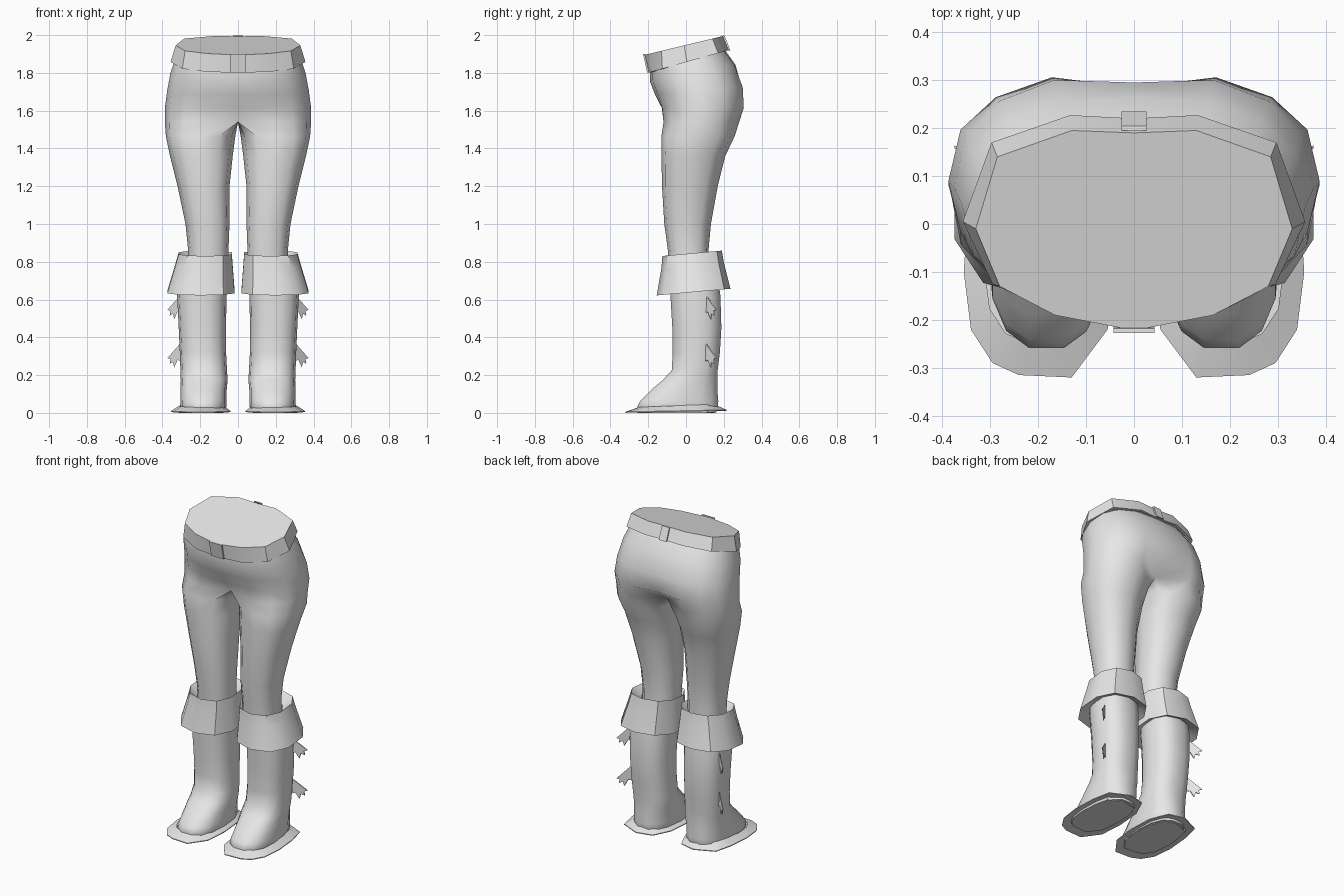
import bpy, bmesh, math

if "Cube" in bpy.data.objects:
    bpy.data.objects.remove(bpy.data.objects["Cube"])

grey = bpy.data.materials.new("light grey")
grey.diffuse_color = (0.8, 0.8, 0.8, 1)
grey.use_nodes = True
grey.node_tree.nodes["Principled BSDF"].inputs["Base Color"].default_value = grey.diffuse_color


def finish(name, bm, mirror=False, smooth=45):
    bmesh.ops.recalc_face_normals(bm, faces=bm.faces)
    me = bpy.data.meshes.new(name)
    bm.to_mesh(me)
    bm.free()
    me.materials.append(grey)
    ob = bpy.data.objects.new(name, me)
    bpy.context.collection.objects.link(ob)
    if mirror:
        m = ob.modifiers.new("mirror", 'MIRROR')
        m.use_clip = True
        m.merge_threshold = 0.0005
    if smooth:
        bpy.ops.object.select_all(action='DESELECT')
        ob.select_set(True)
        bpy.context.view_layer.objects.active = ob
        bpy.ops.object.shade_smooth_by_angle(angle=math.radians(smooth))
    return ob


def loft(rings, cap_start=False, cap_end=False):
    bm = bmesh.new()
    rows = [[bm.verts.new(p) for p in r] for r in rings]
    n = len(rows[0])
    for a, b in zip(rows, rows[1:]):
        for i in range(n):
            j = (i + 1) % n
            bm.faces.new((a[i], a[j], b[j], b[i]))
    if cap_start:
        bm.faces.new(rows[0])
    if cap_end:
        bm.faces.new(rows[-1])
    return bm


def spow(v, p):
    return math.copysign(abs(v) ** p, v)


def oval(x0, x1, y0, y1, z, tilt=0, n=12, p=0.8, start=0.0):
    """Rounded ring between the given limits; z rises with y by tilt."""
    out = []
    for i in range(n):
        t = math.radians(start) + 2 * math.pi * i / n
        x = (x0 + x1) / 2 + (x1 - x0) / 2 * spow(math.cos(t), p)
        y = (y0 + y1) / 2 + (y1 - y0) / 2 * spow(math.sin(t), p)
        out.append((x, y, z + tilt * y))
    return out


# trousers: half hips continue into one leg, then mirrored
rings = []
# height, tilt, half width, front, back, centre front, centre back
for z, tilt, w, yf, yb, cf, cb in [
        (1.865, 0.28, 0.335, -0.19, 0.21, -0.19, 0.205),
        (1.79, 0.20, 0.358, -0.19, 0.27, -0.19, 0.262),
        (1.70, 0.08, 0.375, -0.165, 0.315, -0.165, 0.295),
        (1.615, 0.0, 0.387, -0.14, 0.32, -0.128, 0.285),
        (1.54, 0.0, 0.387, -0.132, 0.295, -0.07, 0.19)]:
    ring = []
    for k in range(9):
        t = math.radians(-90 + 22.5 * k)
        x = w * max(math.cos(t), 0) ** 0.85 if 0 < k < 8 else 0
        y = (yf + yb) / 2 + (yb - yf) / 2 * spow(math.sin(t), 0.8)
        y = cf if k == 0 else cb if k == 8 else y
        ring.append((x, y, z + tilt * y))
    for k in (1, 2, 3):
        y = cb + (cf - cb) * k / 4
        ring.append((0, y, z + tilt * y))
    rings.append(ring)
for x0, x1, y0, y1, z in [
        (0.014, 0.382, -0.13, 0.258, 1.465), (0.028, 0.36, -0.13, 0.208, 1.36),
        (0.045, 0.32, -0.127, 0.168, 1.20), (0.045, 0.278, -0.115, 0.132, 1.00),
        (0.05, 0.265, -0.097, 0.12, 0.87), (0.05, 0.265, -0.09, 0.12, 0.78)]:
    rings.append(oval(x0, x1, y0, y1, z, 0, 12, 0.85, -120))
bm = loft(rings)
inner = [f for f in bm.faces if all(abs(v.co.x) < 1e-5 for v in f.verts)]
bmesh.ops.delete(bm, geom=inner, context='FACES')
finish("trousers", bm, mirror=True, smooth=60)

# belt with a closed, tilted top
half = [(0, -0.222), (0.165, -0.19), (0.28, -0.13), (0.33, -0.01), (0.285, 0.14), (0.13, 0.195), (0, 0.19)]
low = [(0, -0.2), (0.165, -0.185), (0.295, -0.125), (0.357, 0.005), (0.297, 0.17), (0.133, 0.227), (0, 0.22)]


def full(pts):
    return pts + [(-x, y) for x, y in pts[-2:0:-1]]


top = [(x, y, 1.948 + 0.24 * y) for x, y in full(half)]
bot = [(x, y, 1.857 + 0.28 * y) for x, y in full(low)]
under = [(x * 0.93, y * 0.93, z) for x, y, z in bot]
finish("belt", loft([top, bot, under], cap_start=True), smooth=25)


# buckle plates on the front and back of the belt
def plate(name, w, upper, lower, depth):
    ring = []
    for dy in (0, depth):
        ring.append([(-w, upper[0] + dy, upper[1]), (w, upper[0] + dy, upper[1]),
                     (w, lower[0] + dy, lower[1]), (-w, lower[0] + dy, lower[1])])
    finish(name, loft(ring, True, True), smooth=0)


plate("front_buckle", 0.043, (-0.218, 1.9), (-0.197, 1.802), -0.009)
plate("back_buckle", 0.026, (0.195, 1.997), (0.226, 1.918), 0.009)

# boots: foot, ankle and shaft in one loft
rings = [oval(*r, n=14) for r in [
    (0.07, 0.30, -0.25, 0.165, 0.003), (0.06, 0.305, -0.262, 0.175, 0.035),
    (0.06, 0.305, -0.245, 0.175, 0.065), (0.06, 0.304, -0.19, 0.17, 0.12),
    (0.055, 0.303, -0.125, 0.17, 0.175), (0.058, 0.305, -0.078, 0.17, 0.225),
    (0.063, 0.308, -0.073, 0.182, 0.32), (0.064, 0.314, -0.075, 0.19, 0.45),
    (0.06, 0.322, -0.085, 0.185, 0.62), (0.06, 0.315, -0.09, 0.17, 0.72)]]
finish("boots", loft(rings, cap_start=True), mirror=True, smooth=60)

# flared sole rims
edge = [(0.13, -0.32), (0.24, -0.315), (0.295, -0.29), (0.34, -0.22), (0.355, -0.1), (0.345, 0.05),
        (0.32, 0.16), (0.2, 0.215), (0.1, 0.19), (0.05, 0.08), (0.04, -0.08), (0.055, -0.22)]


def shrink(f, z, tilt=0):
    return [(0.19 + (x - 0.19) * f, -0.05 + (y + 0.05) * f, z + tilt * y) for x, y in edge]


finish("sole_rims", loft([shrink(0.74, 0.04, 0.03), shrink(1, 0.012, 0.02),
                          shrink(1, 0.007, 0.02), shrink(0.78, 0.012, 0.02)]),
       mirror=True, smooth=30)
finish("soles", loft([shrink(0.78, 0.014, 0.02), shrink(0.76, 0.0)], cap_end=True), mirror=True, smooth=30)

# turned-down boot cuffs
rings = [oval(*r, tilt=0.09, n=10, p=0.85, start=18) for r in [
    (0.06, 0.27, -0.09, 0.13, 0.80), (0.027, 0.32, -0.125, 0.19, 0.842),
    (0.022, 0.338, -0.13, 0.2, 0.78), (0.01, 0.382, -0.155, 0.235, 0.636),
    (0.06, 0.32, -0.08, 0.18, 0.665)]]
finish("boot_cuffs", loft(rings), mirror=True, smooth=40)

# fringed tassels on the outer sides of the boots
fan = [(0.0, 0.0), (0.066, -0.075), (0.05, -0.08), (0.054, -0.105), (0.036, -0.095),
       (0.03, -0.125), (0.012, -0.085), (-0.004, -0.09)]
for name, z in (("upper_tassels", 0.62), ("lower_tassels", 0.365)):
    rings = [[(0.308 + u, 0.105 + dy + 0.8 * u, z + v) for u, v in fan] for dy in (0, 0.006)]
    finish(name, loft(rings, True, True), mirror=True, smooth=0)
